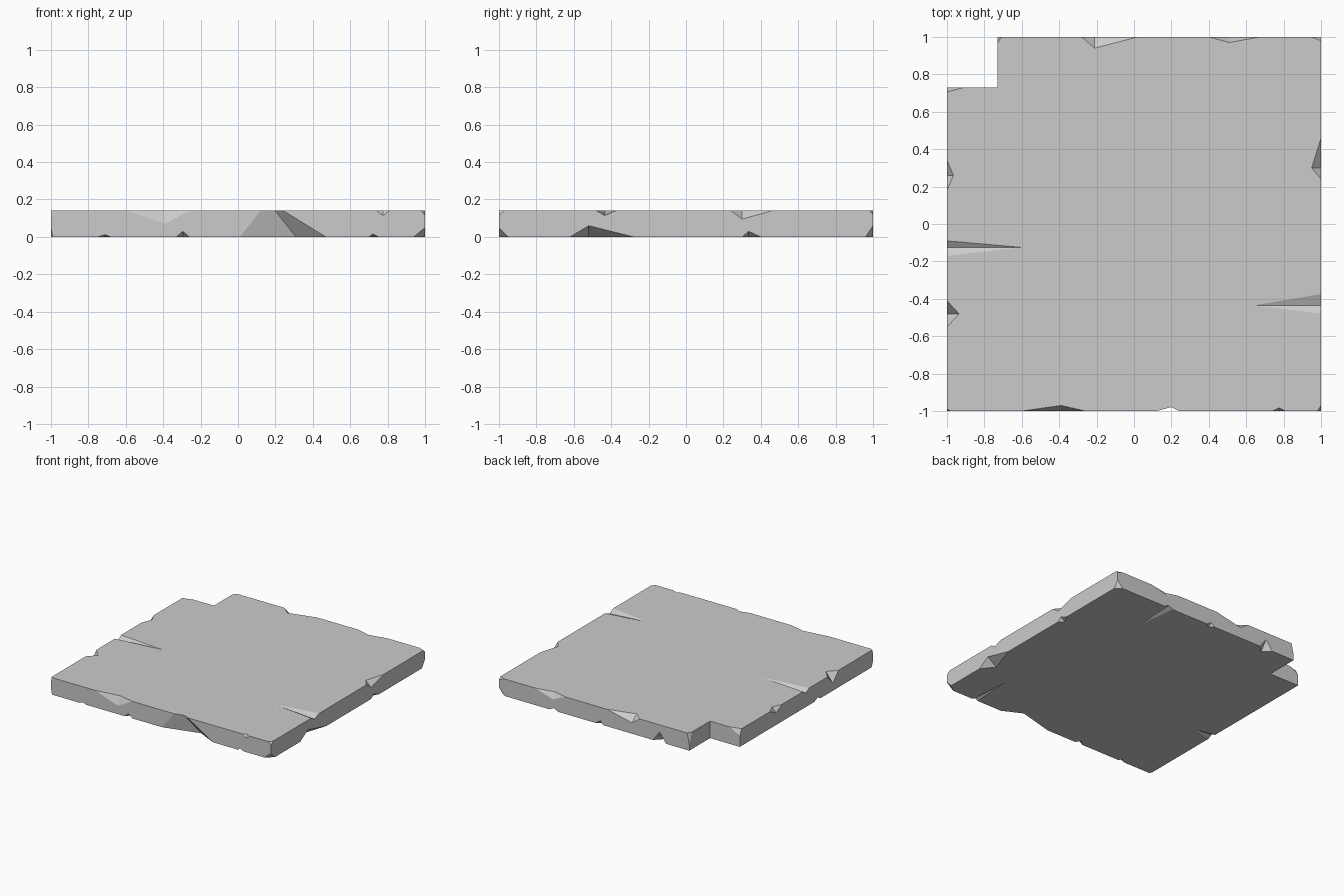
import bpy, bmesh
from mathutils import Vector

if "Cube" in bpy.data.objects:
    bpy.data.objects.remove(bpy.data.objects["Cube"])

H = 0.14   # slab thickness
N = 0.73   # notch position


def new_object(name, bm):
    bmesh.ops.recalc_face_normals(bm, faces=bm.faces)
    me = bpy.data.meshes.new(name)
    bm.to_mesh(me)
    bm.free()
    ob = bpy.data.objects.new(name, me)
    bpy.context.collection.objects.link(ob)
    return ob


# Slab with one square corner missing
bm = bmesh.new()
outline = [(-1, -1), (1, -1), (1, 1), (-N, 1), (-N, N), (-1, N)]
face = bm.faces.new([bm.verts.new((x, y, 0)) for x, y in outline])
ext = bmesh.ops.extrude_face_region(bm, geom=[face])
bmesh.ops.translate(bm, vec=(0, 0, H),
                    verts=[v for v in ext['geom'] if isinstance(v, bmesh.types.BMVert)])
slab = new_object("stone_slab", bm)

cut = bmesh.new()


def tetra(pts, pivot):
    """Tetrahedron enlarged about a point that lies on its cutting planes."""
    vs = [cut.verts.new(pivot + (Vector(p) - pivot) * 1.6) for p in pts]
    for i, j, k in ((0, 1, 2), (0, 1, 3), (0, 2, 3), (1, 2, 3)):
        cut.faces.new((vs[i], vs[j], vs[k]))


def chip(side, a, b, mid, depth, z, top=True, z_mid=None):
    """Chip on an edge: span a..b, reaching depth inward and height z on the side."""
    def at(t, d, h):
        s = 1 if side in "RB" else -1
        return Vector((s * (1 - d), t, h) if side in "LR" else (t, s * (1 - d), h))
    e = H if top else 0
    inner = at(mid, depth, e)
    low = at(mid if z_mid is None else z_mid, 0, z)
    tetra([at(a, 0, e), at(b, 0, e), inner, low], (inner + low) / 2)


def corner(x, y, px, py, pz, top=True):
    """Corner knocked off by one plane."""
    e = H if top else 0
    p = [Vector((px, y, e)), Vector((x, py, e)), Vector((x, y, pz))]
    tetra([(x, y, e)] + p, (p[0] + p[1] + p[2]) / 3)


# Chips and cracks along the upper edges
for c in [("L", 0.18, 0.34, 0.26, 0.035, 0.10),
          ("L", -0.55, -0.41, -0.48, 0.065, 0.06),
          ("L", -0.17, -0.09, -0.125, 0.40, 0.115),
          ("R", 0.24, 0.46, 0.30, 0.05, 0.095),
          ("R", -0.48, -0.375, -0.435, 0.36, 0.115),
          ("F", -0.60, -0.26, -0.39, 0.03, 0.07),
          ("F", 0.74, 0.81, 0.775, 0.018, 0.115),
          ("B", -0.28, 0.02, -0.21, 0.06, 0.09),
          ("B", 0.40, 0.67, 0.51, 0.03, 0.09)]:
    chip(*c)

# Chips and cracks along the lower edges
for c in [("R", -0.62, -0.28, -0.52, 0.08, 0.06),
          ("R", 0.30, 0.40, 0.335, 0.04, 0.03),
          ("F", -0.75, -0.68, -0.71, 0.03, 0.012),
          ("F", -0.33, -0.26, -0.295, 0.04, 0.03),
          ("F", 0.70, 0.75, 0.72, 0.35, 0.015),
          ("B", -0.52, -0.40, -0.46, 0.06, 0.08),
          ("B", 0.05, 0.12, 0.08, 0.03, 0.03),
          ("B", 0.46, 0.54, 0.50, 0.34, 0.02),
          ("L", -0.32, -0.24, -0.28, 0.18, 0.02)]:
    chip(*c, top=False)

# Large break through the whole front side
chip("F", 0.01, 0.47, 0.31, 0.08, 0.19, top=False, z_mid=0.16)

# Broken corners
corner(1, 1, 0.95, 0.98, 0.12)
corner(1, -1, 0.98, -0.97, 0.115)
corner(-1, -1, -0.98, -0.99, 0.10)
corner(-N, 1, -0.71, 0.965, 0.05)
corner(-1, N, -0.91, 0.705, 0.09)
corner(1, -1, 0.94, -0.95, 0.05, False)
corner(1, 1, 0.95, 0.96, 0.06, False)
corner(-1, -1, -0.99, -0.98, 0.05, False)

cutter = new_object("chip_cutter", cut)
cutter.hide_render = True

# Cut the chips and keep the clean result
mod = slab.modifiers.new("chips", 'BOOLEAN')
mod.operation = 'DIFFERENCE'
mod.solver = 'EXACT'
mod.use_self = True
mod.object = cutter
bpy.context.view_layer.objects.active = slab
slab.select_set(True)
bpy.ops.object.modifier_apply(modifier=mod.name)
bpy.data.objects.remove(cutter)
